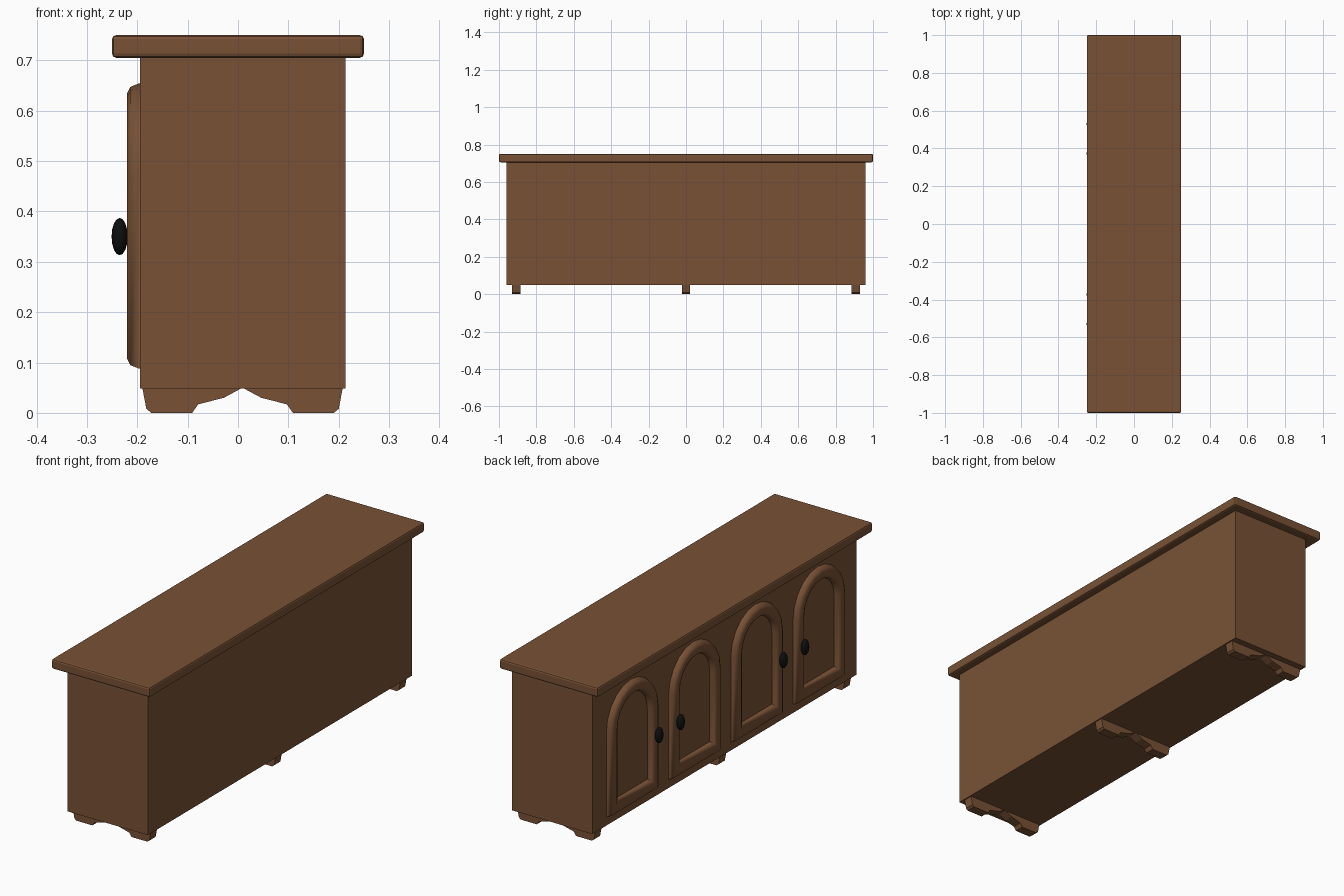
import bpy, bmesh, math

if "Cube" in bpy.data.objects:
    bpy.data.objects.remove(bpy.data.objects["Cube"])

def material(name, rgb):
    m = bpy.data.materials.new(name)
    m.diffuse_color = (*rgb, 1)
    m.use_nodes = True
    m.node_tree.nodes["Principled BSDF"].inputs["Base Color"].default_value = m.diffuse_color
    return m

WOOD = material("brown_wood", (0.19, 0.083, 0.036))
BLACK = material("black_metal", (0.004, 0.005, 0.005))

def finish(name, bm, mat, smooth=None):
    bmesh.ops.recalc_face_normals(bm, faces=bm.faces)
    me = bpy.data.meshes.new(name)
    bm.to_mesh(me)
    bm.free()
    me.materials.append(mat)
    ob = bpy.data.objects.new(name, me)
    bpy.context.collection.objects.link(ob)
    if smooth:
        bpy.ops.object.select_all(action='DESELECT')
        ob.select_set(True)
        bpy.context.view_layer.objects.active = ob
        bpy.ops.object.shade_smooth_by_angle(angle=math.radians(smooth))
    return ob

def box(name, lo, hi, bevel=0):
    bm = bmesh.new()
    bmesh.ops.create_cube(bm, size=1)
    for v in bm.verts:
        v.co = [(a + b) / 2 + c * (b - a) for a, b, c in zip(lo, hi, v.co)]
    if bevel:
        bmesh.ops.bevel(bm, geom=bm.edges[:], offset=bevel, segments=2,
                        profile=0.5, affect='EDGES')
    return finish(name, bm, WOOD)

# cabinet body and overhanging top
box("cabinet_body", (-0.195, -0.96, 0.048), (0.213, 0.96, 0.71))
box("cabinet_top", (-0.25, -1, 0.705), (0.25, 1, 0.75), 0.008)

# three shaped feet, profile mirrored about its middle
half = [(0, 0.05), (0.037, 0.03), (0.088, 0.017), (0.1, 0),
        (0.181, 0), (0.191, 0.008), (0.199, 0.05)]
def foot(name, cy):
    bm = bmesh.new()
    pts = half + [(-a, z) for a, z in reversed(half[1:])]
    # two convex-ended halves joined as quads between front and back rings
    rings = [[bm.verts.new((0.009 + a, cy + s * 0.0225, z)) for a, z in pts]
             for s in (-1, 1)]
    n = len(pts)
    for i in range(n):
        j = (i + 1) % n
        bm.faces.new((rings[0][i], rings[0][j], rings[1][j], rings[1][i]))
    for r in rings:
        k = len(half)
        bm.faces.new(r[:k])
        bm.faces.new([r[0]] + r[k:])
    finish(name, bm, WOOD)

for label, cy in (("front", -0.907), ("middle", 0), ("back", 0.907)):
    foot(label + "_foot", cy)

# arched door frames: moulded section swept round the arch outline
W, Z0, ZTOP = 0.179, 0.088, 0.654
SECTION = [(0, -0.003), (0, 0.002), (0.007, 0.019), (0.019, 0.025), (0.041, 0.025),
           (0.053, 0.019), (0.06, 0.002), (0.06, -0.003)]
def outline(d):
    r, n = W - d, 10
    arch = [(r * math.cos(math.pi * i / n), ZTOP - W + r * math.sin(math.pi * i / n))
            for i in range(n + 1)]
    return [(-r, Z0 + d), (r, Z0 + d)] + arch

def door_frame(name, cy):
    bm = bmesh.new()
    rings = [[bm.verts.new((-0.195 - h, cy + a, z)) for a, z in outline(d)]
             for d, h in SECTION]
    for k, r in enumerate(rings):
        q = rings[(k + 1) % len(rings)]
        for i in range(len(r)):
            j = (i + 1) % len(r)
            bm.faces.new((r[i], r[j], q[j], q[i]))
    finish(name, bm, WOOD, 50)

# oval knobs on the stiles
def knob(name, cy):
    bm = bmesh.new()
    bmesh.ops.create_uvsphere(bm, u_segments=12, v_segments=8, radius=1)
    for v in bm.verts:
        v.co = (-0.235 + v.co.z * 0.016, cy + v.co.y * 0.021, 0.35 + v.co.x * 0.037)
    finish(name, bm, BLACK, 50)

for i, cy in enumerate((-0.679, -0.226, 0.226, 0.679), 1):
    door_frame(f"door_frame_{i}", cy)
for i, cy in enumerate((-0.53, -0.374, 0.374, 0.53), 1):
    knob(f"knob_{i}", cy)
